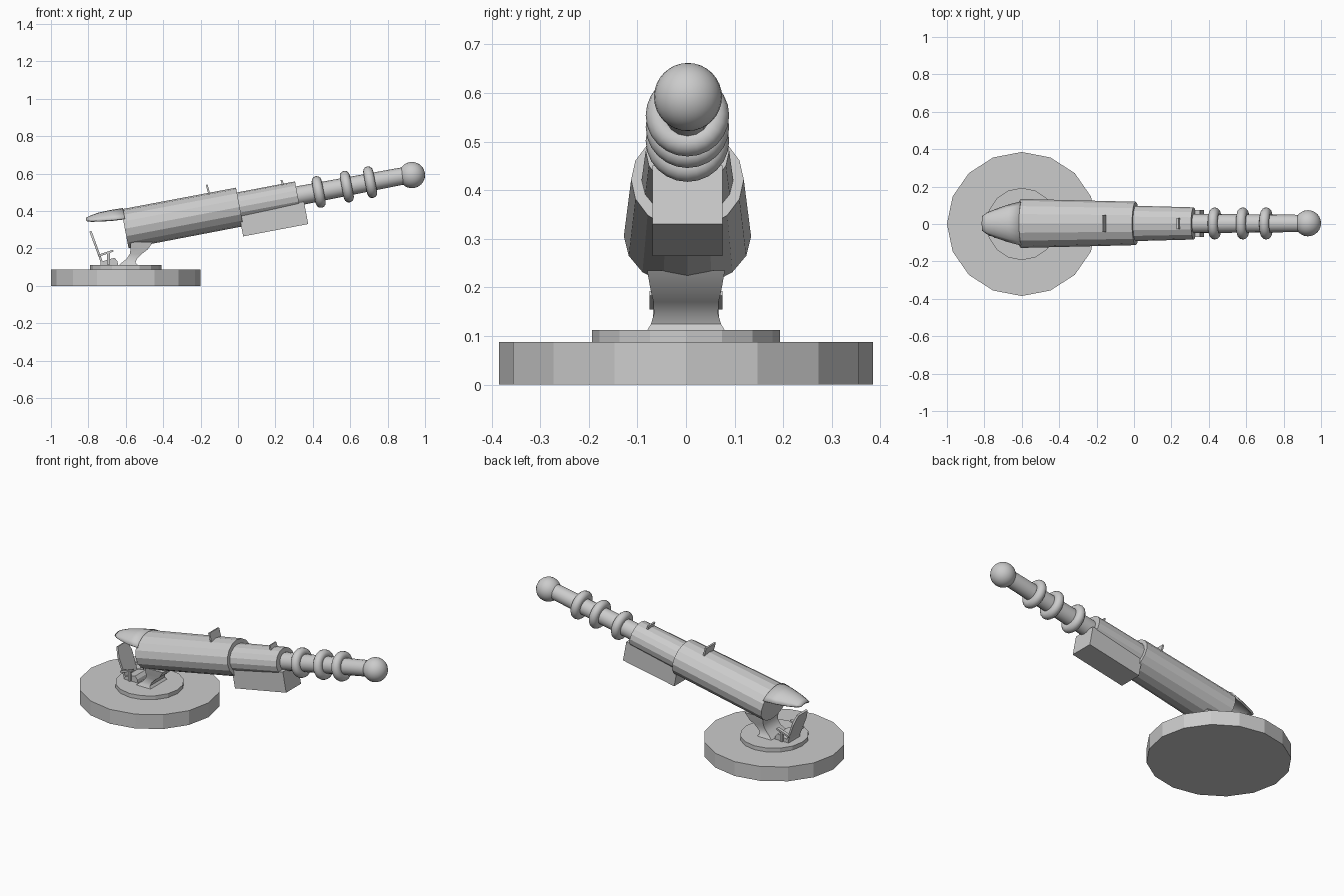
import bpy
from math import sin, cos, pi, radians
from mathutils import Matrix, Vector

if "Cube" in bpy.data.objects:
    bpy.data.objects.remove(bpy.data.objects["Cube"])

# Tilted gun frame: local x runs along the barrel axis
GUN = Matrix.Translation((-0.605, 0.003, 0.305)) @ Matrix.Rotation(radians(-10.75), 4, 'Y')
WORLD = Matrix.Identity(4)


def make(name, verts, faces, matrix=WORLD):
    me = bpy.data.meshes.new(name)
    me.from_pydata([matrix @ Vector(v) for v in verts], [], faces)
    ob = bpy.data.objects.new(name, me)
    bpy.context.collection.objects.link(ob)
    return ob


def fix_and_smooth(ob, angle=None):
    bpy.ops.object.select_all(action='DESELECT')
    ob.select_set(True)
    bpy.context.view_layer.objects.active = ob
    bpy.ops.object.mode_set(mode='EDIT')
    bpy.ops.mesh.select_all(action='SELECT')
    bpy.ops.mesh.normals_make_consistent(inside=False)
    bpy.ops.object.mode_set(mode='OBJECT')
    if angle:
        bpy.ops.object.shade_smooth_by_angle(angle=radians(angle))
    return ob


def loft(name, rings, matrix=WORLD, angle=None):
    n = len(rings[0])
    verts = [v for r in rings for v in r]
    faces = [(k * n + i, k * n + (i + 1) % n, (k + 1) * n + (i + 1) % n, (k + 1) * n + i)
             for k in range(len(rings) - 1) for i in range(n)]
    faces += [tuple(range(n)), tuple(range(len(verts) - n, len(verts)))]
    return fix_and_smooth(make(name, verts, faces, matrix), angle)


def disc(name, z0, z1, rx, ry, n):
    loft(name, [[(-0.6 + rx * cos(2 * pi * i / n), ry * sin(2 * pi * i / n), z)
                 for i in range(n)] for z in (z0, z1)])


def tube(name, stations, n, angle=None):
    # stations: (along, half width, half height)
    return loft(name, [[(u, ry * cos(2 * pi * i / n), rz * sin(2 * pi * i / n))
                        for i in range(n)] for u, ry, rz in stations], GUN, angle)


def extrude(name, profile, y0, y1, matrix=WORLD):
    return loft(name, [[(x, y, z) for x, z in profile] for y in (y0, y1)], matrix)


# Base
disc("base_disc", 0.0, 0.088, 0.4, 0.385, 16)
disc("turntable", 0.085, 0.112, 0.19, 0.193, 16)

# Curved neck holding the gun
neck = []
for z, x0, x1, hy in [(0.108, -0.64, -0.535, 0.082), (0.125, -0.62, -0.548, 0.072),
                      (0.145, -0.595, -0.54, 0.066), (0.17, -0.578, -0.515, 0.067),
                      (0.195, -0.575, -0.482, 0.073), (0.235, -0.575, -0.455, 0.08)]:
    neck.append([(x0, -hy, z), (x1, -hy, z), (x1, hy, z), (x0, hy, z)])
loft("neck", neck, WORLD, 35)

# Barrel sections
tube("main_housing", [(0, 0.131, 0.106), (0.625, 0.116, 0.105)], 16)
tube("front_housing", [(0.6, 0.095, 0.079), (0.941, 0.086, 0.079)], 16)
tube("thin_barrel", [(0.92, 0.052, 0.052), (1.54, 0.046, 0.046)], 16, 40)

# Box under the front housing
extrude("under_box", [(0.614, -0.158), (0.968, -0.158), (0.968, -0.035), (0.614, -0.035)],
        -0.072, 0.072, GUN)

# Rings around the thin barrel
for k, u in enumerate((1.055, 1.208, 1.335)):
    bpy.ops.mesh.primitive_torus_add(major_segments=24, minor_segments=12,
                                     major_radius=0.059, minor_radius=0.027)
    ring = bpy.context.object
    ring.name = f"barrel_ring_{k + 1}"
    ring.matrix_world = GUN @ Matrix.Translation((u, 0, 0)) @ Matrix.Rotation(pi / 2, 4, 'Y')
    bpy.ops.object.shade_smooth()

# Muzzle ball
bpy.ops.mesh.primitive_uv_sphere_add(segments=24, ring_count=16, radius=0.07,
                                     location=(0.93, 0.004, 0.592))
bpy.context.object.name = "muzzle_ball"
bpy.ops.object.shade_smooth()

# Sights
for name, u, w0, w1, hy in [("rear_sight", 0.475, 0.095, 0.15, 0.046),
                            ("front_sight", 0.872, 0.07, 0.1, 0.03)]:
    extrude(name, [(u - 0.002, w0), (u + 0.008, w0), (u + 0.004, w1), (u - 0.006, w1)],
            -hy, hy, GUN)

# Visor: thin arched shell tapering to the back
rows, n = [], 8
for u, hy, top, low in [(0.01, 0.113, 0.105, 0.053), (-0.06, 0.095, 0.107, 0.058),
                        (-0.125, 0.072, 0.105, 0.066), (-0.17, 0.053, 0.097, 0.074),
                        (-0.193, 0.035, 0.09, 0.08)]:
    rows.append([(u, hy * sin(t) / sin(pi / 3), low + (top - low) * (cos(t) - 0.5) * 2)
                 for t in (-pi / 3 + 2 * pi / 3 * i / n for i in range(n + 1))])
m = n + 1
visor = make("visor", [v for r in rows for v in r],
             [(k * m + i, k * m + i + 1, (k + 1) * m + i + 1, (k + 1) * m + i)
              for k in range(len(rows) - 1) for i in range(n)], GUN)
fix_and_smooth(visor, 35)
solid = visor.modifiers.new("thickness", 'SOLIDIFY')
solid.thickness = 0.012
solid.offset = 0

# Seat: cushion, leaning back with cut corners, arms
extrude("seat_cushion", [(-0.735, 0.11), (-0.64, 0.11), (-0.645, 0.132), (-0.66, 0.15),
                         (-0.735, 0.128)], -0.055, 0.055)
back = [(-0.058, 0), (0.058, 0), (0.063, 0.12), (0.045, 0.178), (-0.045, 0.178), (-0.063, 0.12)]
lean = Matrix.Translation((-0.728, 0, 0.125)) @ Matrix.Rotation(radians(-20), 4, 'Y')
loft("seat_back", [[(x, y, z) for y, z in back] for x in (-0.006, 0.006)], lean)
for name, s in (("left_arm", -1), ("right_arm", 1)):
    extrude(name, [(-0.745, 0.155), (-0.665, 0.183), (-0.668, 0.193), (-0.748, 0.166)],
            s * 0.055, s * 0.075)
    extrude(name + "_post", [(-0.7, 0.115), (-0.685, 0.115), (-0.685, 0.18), (-0.7, 0.175)],
            s * 0.055, s * 0.068)
